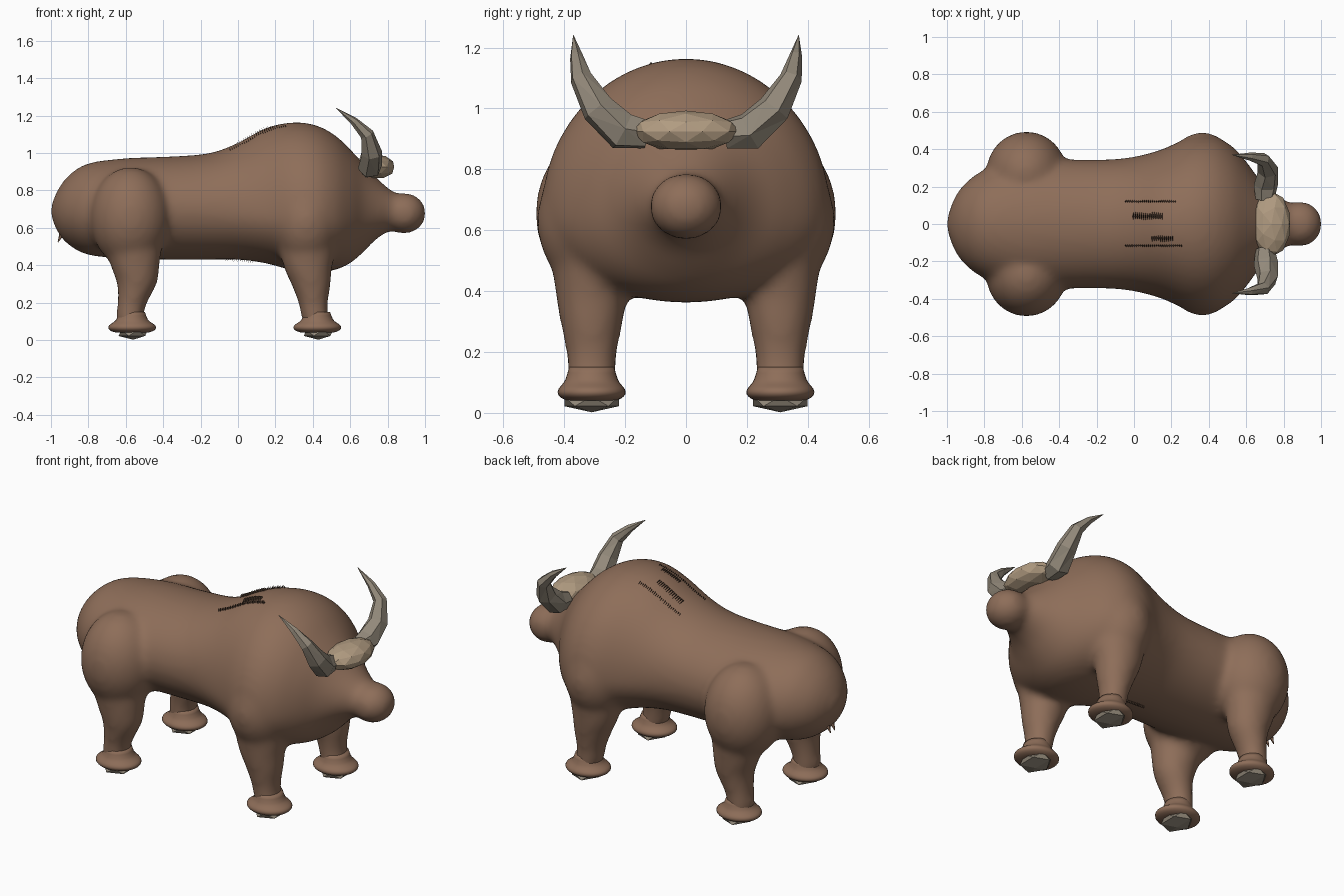
import bpy, bmesh, math
from mathutils import Vector, Matrix
from mathutils.bvhtree import BVHTree

if "Cube" in bpy.data.objects:
    bpy.data.objects.remove(bpy.data.objects["Cube"], do_unlink=True)


def material(name, rgb):
    mat = bpy.data.materials.new(name)
    mat.use_nodes = True
    mat.diffuse_color = (*rgb, 1)
    mat.node_tree.nodes["Principled BSDF"].inputs["Base Color"].default_value = (*rgb, 1)
    return mat


HIDE = material("brown hide", (.27, .155, .10))
HORN = material("grey horn", (.29, .25, .195))
BONE = material("tan bone", (.44, .33, .22))
FUR = material("dark fur", (.06, .035, .022))


def finish(bm, name, mat, smooth=False):
    bmesh.ops.recalc_face_normals(bm, faces=bm.faces)
    for face in bm.faces:
        face.smooth = smooth
    mesh = bpy.data.meshes.new(name)
    bm.to_mesh(mesh)
    bm.free()
    mesh.materials.append(mat)
    obj = bpy.data.objects.new(name, mesh)
    bpy.context.collection.objects.link(obj)
    return obj


def loft(bm, rings):
    """Skin a list of point rings and close both ends."""
    loops = [[bm.verts.new(p) for p in ring] for ring in rings]
    for a, b in zip(loops, loops[1:]):
        for i in range(len(a)):
            j = (i + 1) % len(a)
            bm.faces.new((a[i], a[j], b[j], b[i]))
    bm.faces.new(loops[0])
    bm.faces.new(loops[-1])


def resample(rows, steps):
    """Pass a smooth spline through rows of numbers."""
    out = []
    for i in range(len(rows) - 1):
        p, a, b, n = rows[max(i - 1, 0)], rows[i], rows[i + 1], rows[min(i + 2, len(rows) - 1)]
        for s in range(steps):
            t = s / steps
            out.append([v + t * (w - u) / 2 + t * t * (u - 2.5 * v + 2 * w - x / 2)
                        + t ** 3 * (1.5 * (v - w) + (x - u) / 2)
                        for u, v, w, x in zip(p, a, b, n)])
    return out + [list(rows[-1])]


def circle(count):
    return [(math.cos(k * math.tau / count), math.sin(k * math.tau / count)) for k in range(count)]


def ball(bm, centre, radii):
    matrix = Matrix.Translation(centre) @ Matrix.Diagonal((*radii, 1))
    bmesh.ops.create_uvsphere(bm, u_segments=32, v_segments=20, radius=1, matrix=matrix)


# Torso: x, underside, top, half width, height of the widest point
TORSO = [(-1.0, .66, .72, .03, .69), (-.96, .57, .81, .14, .69), (-.9, .505, .885, .22, .69),
         (-.8, .455, .945, .29, .69), (-.6, .435, .972, .35, .69), (-.35, .43, .982, .345, .7),
         (-.15, .43, 1.0, .345, .7), (0, .43, 1.055, .36, .69), (.15, .41, 1.135, .40, .67),
         (.3, .37, 1.165, .465, .66), (.42, .362, 1.148, .47, .66), (.52, .375, 1.095, .42, .66),
         (.6, .41, 1.02, .335, .67), (.67, .47, .945, .24, .68), (.74, .54, .87, .175, .69),
         (.82, .585, .80, .12, .69), (.9, .59, .76, .08, .67)]

# Leg: height, radius along x, radius along y, lean of fore leg, lean of hind leg
LEG = [(.07, .075, .08, 0, -.01), (.13, .074, .08, -.02, -.018), (.2, .08, .085, -.028, -.005),
       (.3, .107, .104, -.04, .02), (.38, .128, .118, -.055, .012), (.5, .15, .13, -.06, 0),
       (.65, .15, .13, -.06, 0)]
FEET = [("fore", .43, 3), ("hind", -.56, 4)]
FOOT_Y = .31

bm = bmesh.new()
rings = []
for x, low, top, wide, mid in resample(TORSO, 4):
    rings.append([(x, c * wide, mid + s * ((top - mid) if s > 0 else (mid - low)))
                  for c, s in circle(48)])
loft(bm, rings)
ball(bm, (.888, 0, .678), (.118, .122, .11))
for side in (-1, 1):
    ball(bm, (-.575, side * .275, .655), (.215, .22, .27))
    ball(bm, (.365, side * .27, .63), (.19, .22, .25))
    for _, foot_x, lean in FEET:
        loft(bm, [[(foot_x + row[lean] + c * row[1], side * FOOT_Y + s * row[2], row[0])
                   for c, s in circle(24)] for row in resample(LEG, 3)])
body = finish(bm, "body", HIDE, True)
remesh = body.modifiers.new("merge masses", 'REMESH')
remesh.mode = 'VOXEL'
remesh.voxel_size = .018
remesh.use_smooth_shade = True
soften = body.modifiers.new("soften joints", 'SMOOTH')
soften.factor = .5
soften.iterations = 16

# Flared ankle cuffs and faceted hooves
CUFF = [(.04, .085, .08), (.048, .112, .098), (.062, .127, .111), (.078, .124, .109),
        (.092, .105, .098), (.11, .084, .086), (.15, .068, .074)]
for name, foot_x, _ in FEET:
    for side, label in ((-1, "right"), (1, "left")):
        bm = bmesh.new()
        loft(bm, [[(foot_x - .006 + c * rx, side * FOOT_Y + s * ry, z) for c, s in circle(32)]
                  for z, rx, ry in resample(CUFF, 2)])
        finish(bm, f"{name}_{label}_cuff", HIDE, True)
        bm = bmesh.new()
        matrix = (Matrix.Translation((foot_x, side * FOOT_Y, .038))
                  @ Matrix.Diagonal((.088, .105, .036, 1)))
        bmesh.ops.create_icosphere(bm, subdivisions=1, radius=1, matrix=matrix)
        finish(bm, f"{name}_{label}_hoof", HORN)

# Faceted brow plate
bm = bmesh.new()
matrix = Matrix.Translation((.735, 0, .925)) @ Matrix.Diagonal((.105, .175, .068, 1))
bmesh.ops.create_icosphere(bm, subdivisions=2, radius=1, matrix=matrix)
for vert in bm.verts:
    vert.co.z = max(vert.co.z, .865)
finish(bm, "brow_plate", BONE)

# Faceted horns: x, y, z, radius
HORN_PATH = [(.70, .13, .915, .05), (.705, .21, .925, .066), (.715, .29, 1.0, .056),
             (.69, .345, 1.1, .037), (.62, .36, 1.17, .022), (.525, .37, 1.24, .001)]
for side, label in ((-1, "right"), (1, "left")):
    points = [Vector((x, side * y, z)) for x, y, z, _ in HORN_PATH]
    rings = []
    for i, point in enumerate(points):
        along = (points[min(i + 1, len(points) - 1)] - points[max(i - 1, 0)]).normalized()
        across = along.cross(Vector((side, 0, .4))).normalized()
        third = along.cross(across)
        r = HORN_PATH[i][3]
        rings.append([point + r * (c * across + s * third) for c, s in circle(6)])
    bm = bmesh.new()
    loft(bm, rings)
    bmesh.ops.triangulate(bm, faces=bm.faces)
    finish(bm, f"{label}_horn", HORN)

# Tail tuft
bm = bmesh.new()
for offset in (-.02, .02):
    matrix = (Matrix.Translation((-.948, offset, .555))
              @ Matrix.Rotation(math.radians(205), 4, 'Y'))
    bmesh.ops.create_cone(bm, segments=5, radius1=.02, radius2=.002, depth=.07,
                          cap_ends=True, matrix=matrix)
finish(bm, "tail_tuft", HIDE)

# Short fur blades rooted on the hump and the belly
depsgraph = bpy.context.evaluated_depsgraph_get()
skin = BVHTree.FromObject(body, depsgraph)


def fur_row(bm, start, end, y, width, up):
    count = int((end - start) / .011)
    for i in range(count):
        x = start + i * .011
        hit, _, _, _ = skin.ray_cast(Vector((x, y, up * 3)), Vector((0, 0, -up)))
        if hit:
            base = hit - Vector((0, 0, up * .008))
            tip = hit + Vector((-.008, 0, up * .013))
            half = Vector((0, width / 2, 0))
            thick = Vector((.004, 0, 0))
            a, b, c, d = [bm.verts.new(p) for p in (base - half, base + half, base + thick, tip)]
            for face in ((a, b, d), (b, c, d), (c, a, d), (a, c, b)):
                bm.faces.new(face)


bm = bmesh.new()
for start, end, y, width in ((-.04, .24, .12, .022), (0, .17, .04, .06), (.1, .23, -.075, .05),
                             (-.04, .27, -.115, .022)):
    fur_row(bm, start, end, y, width, 1)
finish(bm, "hump_fur", FUR)
bm = bmesh.new()
fur_row(bm, -.06, .1, 0, .03, -1)
finish(bm, "belly_fur", FUR)
